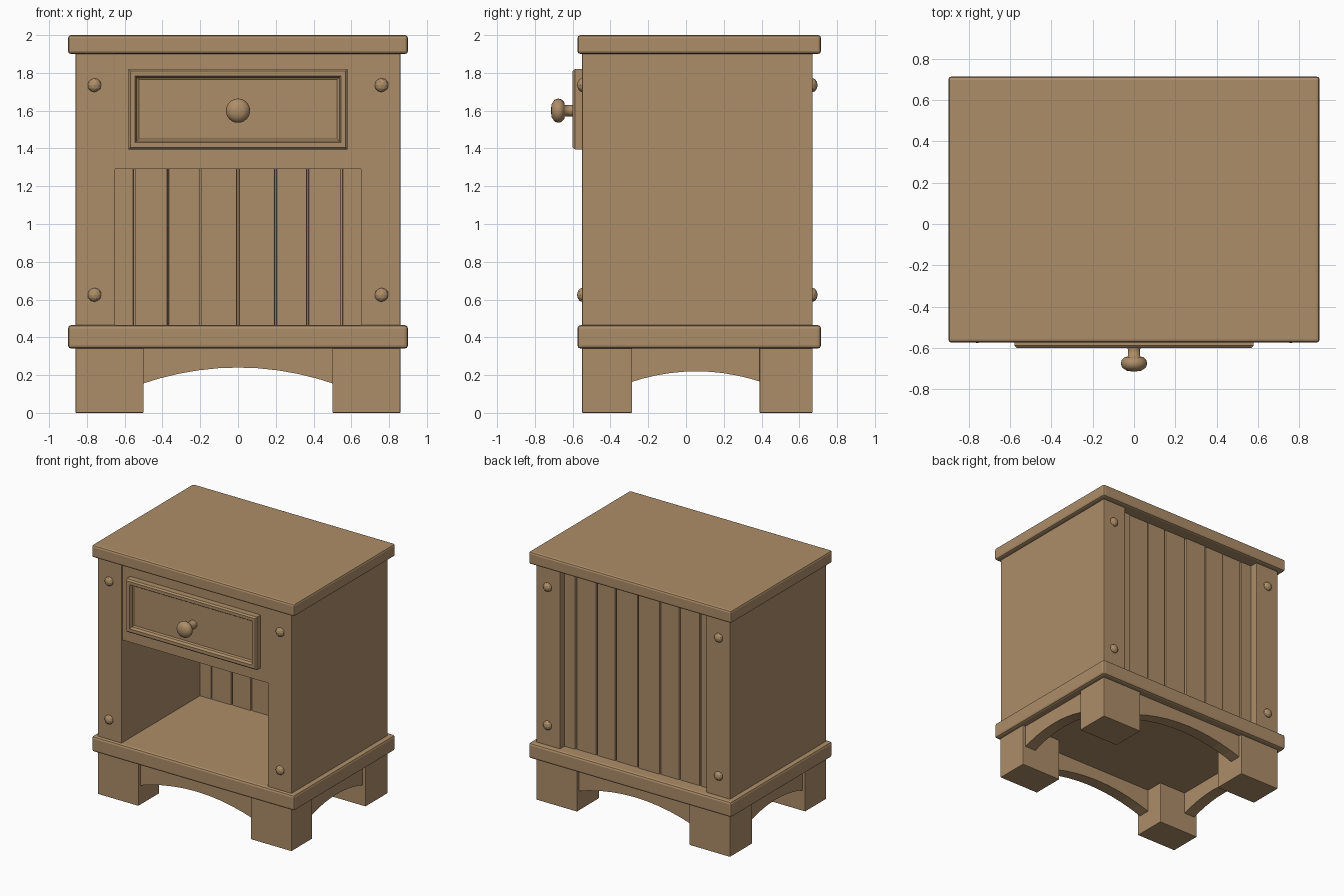
import bpy, bmesh, math, random
from mathutils import Vector, Matrix

if "Cube" in bpy.data.objects:
    bpy.data.objects.remove(bpy.data.objects["Cube"])

random.seed(4)
wood = bpy.data.materials.new("warm oak")
wood.diffuse_color = (0.42, 0.27, 0.14, 1)
wood.use_nodes = True
wood.node_tree.nodes["Principled BSDF"].inputs["Base Color"].default_value = wood.diffuse_color


def finish(name, bm, smooth=False, bevel=0.0):
    bmesh.ops.recalc_face_normals(bm, faces=bm.faces)
    me = bpy.data.meshes.new(name)
    bm.to_mesh(me)
    bm.free()
    me.materials.append(wood)
    ob = bpy.data.objects.new(name, me)
    bpy.context.collection.objects.link(ob)
    if bevel:
        m = ob.modifiers.new("edge", "BEVEL")
        m.width = bevel
        m.segments = 2
    if smooth:
        for p in me.polygons:
            p.use_smooth = True
    return ob


def box_mesh(lo, hi):
    bm = bmesh.new()
    lo, hi = Vector(lo), Vector(hi)
    bmesh.ops.create_cube(bm, size=1, matrix=Matrix.Translation((lo + hi) / 2)
                          @ Matrix.Diagonal((*(hi - lo), 1)))
    return bm


def box(name, lo, hi, bevel=0.0):
    return finish(name, box_mesh(lo, hi), bevel=bevel)


# slab tops and bottoms with softened edges
box("top_slab", (-0.9, -0.575, 1.9), (0.9, 0.715, 2.0), 0.016)
box("base_slab", (-0.9, -0.575, 0.34), (0.9, 0.715, 0.465), 0.018)

# sides, including the corner posts
for s, side in ((-1, "left"), (1, "right")):
    xs = sorted((s * 0.65, s * 0.86))
    box(side + "_side", (xs[0], -0.55, 0.45), (xs[1], 0.67, 1.91), 0.005)

# drawer housing above the open compartment
box("drawer_housing", (-0.66, -0.54, 1.29), (0.66, 0.5, 1.91))

# back panel: core plus separate planks on both faces
box("back_core", (-0.66, 0.475, 0.45), (0.66, 0.585, 1.91))
cuts = [-0.66, -0.55, -0.37, -0.2, 0.0, 0.2, 0.37, 0.55, 0.66]
for i, (a, b) in enumerate(zip(cuts, cuts[1:])):
    g = random.uniform(0.003, 0.006)
    d = random.uniform(-0.005, 0.005)
    box(f"back_plank_{i + 1}", (a + g, 0.45 + d, 0.45), (b - g, 0.61 + d, 1.91), 0.006)

# drawer front with a sunken panel
bm = box_mesh((-0.58, -0.6, 1.395), (0.58, -0.53, 1.82))
front = min(bm.faces, key=lambda f: f.calc_center_median().y)
bmesh.ops.inset_region(bm, faces=[front], thickness=0.015)
bmesh.ops.inset_region(bm, faces=[front], thickness=0.035)
bmesh.ops.inset_region(bm, faces=[front], thickness=0.012, depth=-0.025)
bmesh.ops.inset_region(bm, faces=[front], thickness=0.016, depth=-0.008)
for v in bm.verts:  # chamfer the outer rim
    if v.co.y < -0.599 and (abs(v.co.x) > 0.579 or v.co.z > 1.819 or v.co.z < 1.396):
        v.co.y += 0.012
finish("drawer_front", bm)

# turned knob
profile = [(0.034, -0.56), (0.03, -0.61), (0.03, -0.642), (0.045, -0.645), (0.06, -0.66),
           (0.064, -0.677), (0.058, -0.696), (0.035, -0.711), (0.0, -0.716)]
bm = bmesh.new()
vs = [bm.verts.new((r, y, 1.6)) for r, y in profile]
es = [bm.edges.new(p) for p in zip(vs, vs[1:])]
bmesh.ops.spin(bm, geom=vs + es, cent=(0, 0, 1.6), axis=(0, 1, 0), angle=math.tau, steps=24)
bmesh.ops.remove_doubles(bm, verts=bm.verts, dist=0.0005)
finish("knob", bm, smooth=True)

# peg heads on the front and back posts
for y, face in ((-0.55, "front"), (0.67, "back")):
    for x in (-0.76, 0.76):
        for z in (0.625, 1.735):
            bm = bmesh.new()
            bmesh.ops.create_icosphere(bm, subdivisions=2, radius=1,
                                       matrix=Matrix.Translation((x, y, z))
                                       @ Matrix.Diagonal((0.037, 0.027, 0.037, 1)))
            finish(face + "_peg", bm)

# block legs
for s in (-1, 1):
    xs = sorted((s * 0.5, s * 0.86))
    box("front_leg", (xs[0], -0.55, 0), (xs[1], -0.285, 0.35), 0.004)
    box("back_leg", (xs[0], 0.39, 0), (xs[1], 0.67, 0.35), 0.004)


def apron(name, a, b, low, high, inner, outer, along_x):
    """Board between two legs with an arched lower edge."""
    n = 10
    pts = [(a, 0.35)]
    for i in range(n + 1):
        t = i / n
        pts.append((a + (b - a) * t, low + (high - low) * (1 - (2 * t - 1) ** 2)))
    pts.append((b, 0.35))
    bm = bmesh.new()
    f = bm.faces.new([bm.verts.new((u, inner, z) if along_x else (inner, u, z)) for u, z in pts])
    r = bmesh.ops.extrude_face_region(bm, geom=[f])
    step = (0, outer - inner, 0) if along_x else (outer - inner, 0, 0)
    bmesh.ops.translate(bm, vec=step, verts=[v for v in r["geom"] if isinstance(v, bmesh.types.BMVert)])
    finish(name, bm)


# arched aprons
apron("front_apron", -0.52, 0.52, 0.15, 0.24, -0.43, -0.525, True)
apron("back_apron", -0.52, 0.52, 0.15, 0.24, 0.55, 0.645, True)
for s, side in ((-1, "left"), (1, "right")):
    apron(side + "_apron", -0.3, 0.41, 0.16, 0.22, s * 0.74, s * 0.835, False)
